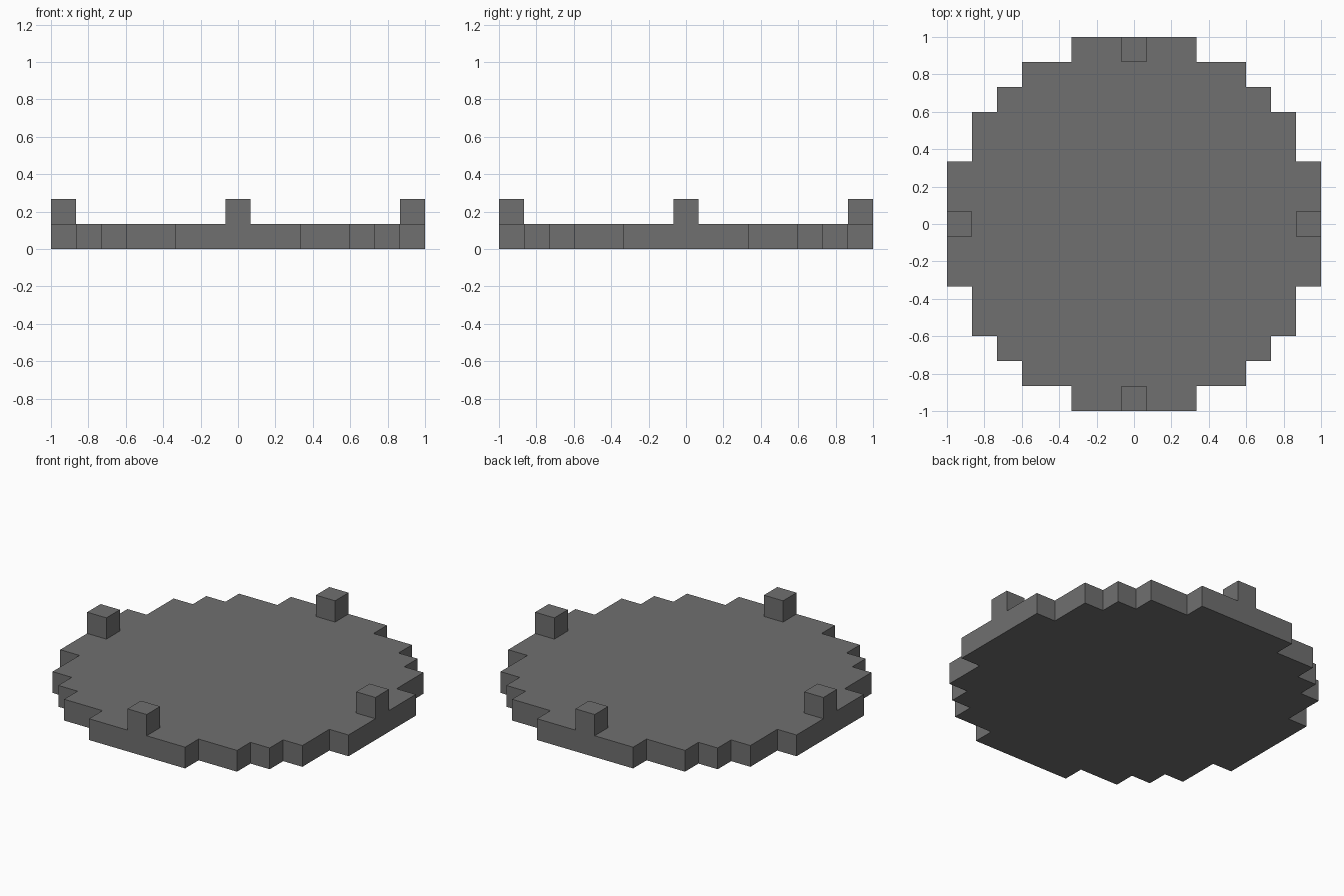
import bpy
import bmesh
from mathutils import Matrix, Vector
from math import pi

if "Cube" in bpy.data.objects:
    bpy.data.objects.remove(bpy.data.objects["Cube"])

UNIT = 2 / 15  # one block of the stepped grid

stone = bpy.data.materials.new("stone grey")
stone.use_nodes = True
colour = (0.16, 0.16, 0.16, 1)
stone.diffuse_color = colour
stone.node_tree.nodes["Principled BSDF"].inputs["Base Color"].default_value = colour


def add_object(name, bm):
    bmesh.ops.recalc_face_normals(bm, faces=bm.faces)
    mesh = bpy.data.meshes.new(name)
    bm.to_mesh(mesh)
    bm.free()
    mesh.materials.append(stone)
    obj = bpy.data.objects.new(name, mesh)
    bpy.context.collection.objects.link(obj)
    return obj


# Stepped round slab: one quarter of the outline, turned four times, then extruded
quarter = [(7.5, 2.5), (6.5, 2.5), (6.5, 4.5), (5.5, 4.5), (5.5, 5.5),
           (4.5, 5.5), (4.5, 6.5), (2.5, 6.5), (2.5, 7.5)]
bm = bmesh.new()
outline = []
for turn in range(4):
    spin = Matrix.Rotation(turn * pi / 2, 3, "Z")
    outline += [bm.verts.new(spin @ Vector((x, y, 0)) * UNIT) for x, y in quarter]
base = bm.faces.new(outline)
raised = bmesh.ops.extrude_face_region(bm, geom=[base], use_keep_orig=True)
top_verts = [v for v in raised["geom"] if isinstance(v, bmesh.types.BMVert)]
bmesh.ops.translate(bm, verts=top_verts, vec=(0, 0, UNIT))
add_object("round_slab", bm)

# Four cube posts flush with the rim
for side, x, y in [("left", 7, 0), ("back", 0, 7), ("right", -7, 0), ("front", 0, -7)]:
    bm = bmesh.new()
    bmesh.ops.create_cube(bm, size=UNIT)
    post = add_object(side + "_post", bm)
    post.location = Vector((x, y, 1.5)) * UNIT
